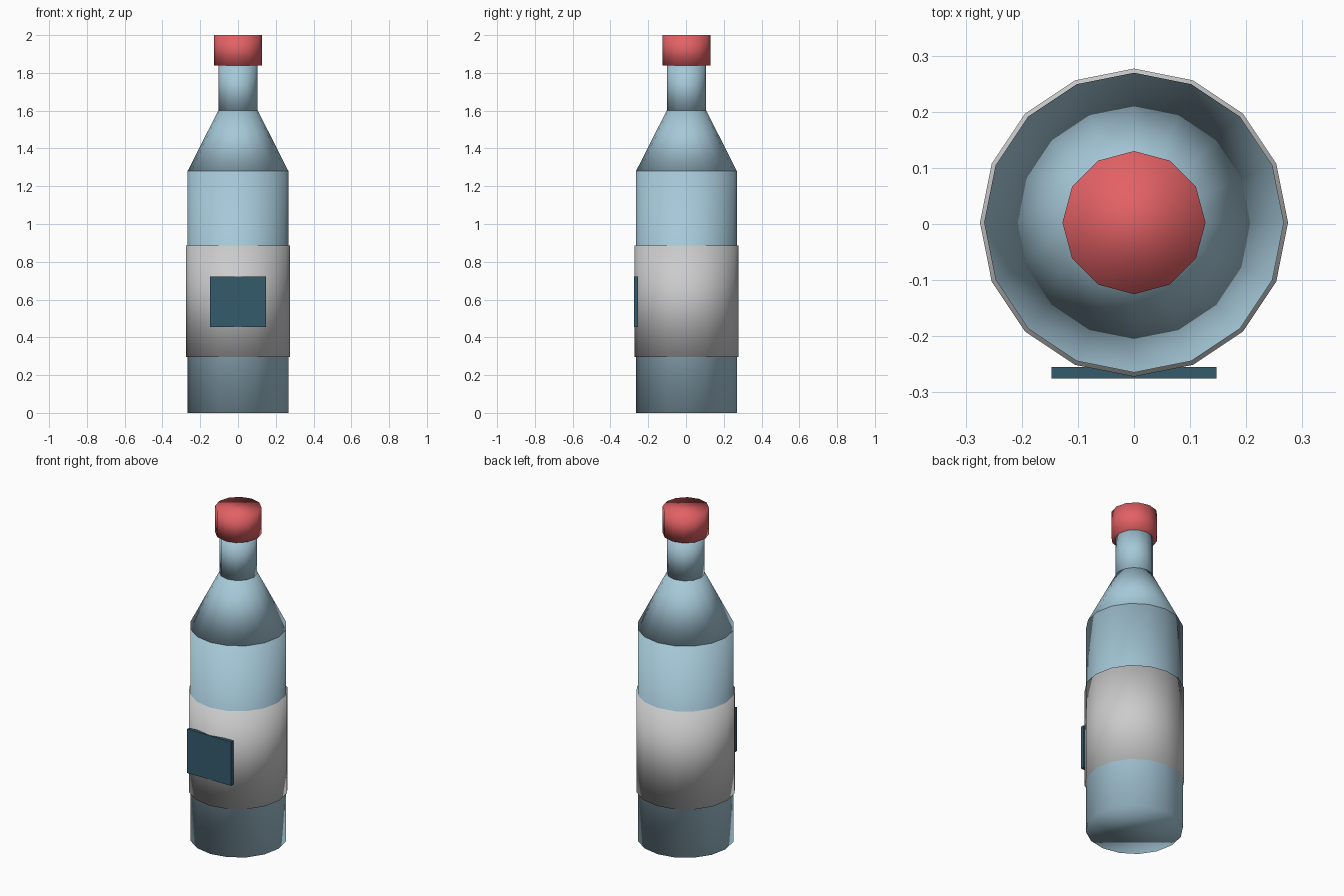
import bpy

if "Cube" in bpy.data.objects:
    bpy.data.objects.remove(bpy.data.objects["Cube"])

CY = 0.0025  # bottle axis, slightly back to balance the front patch


def material(name, rgb):
    mat = bpy.data.materials.new(name)
    mat.diffuse_color = (*rgb, 1)
    mat.use_nodes = True
    mat.node_tree.nodes["Principled BSDF"].inputs["Base Color"].default_value = mat.diffuse_color
    return mat


glass = material("pale_blue", (0.38, 0.58, 0.69))
red = material("red", (0.77, 0.12, 0.13))
teal = material("dark_teal", (0.036, 0.105, 0.15))


def tapered(name, sides, r_bottom, r_top, z0, z1, mat=None):
    bpy.ops.mesh.primitive_cone_add(vertices=sides, radius1=r_bottom, radius2=r_top,
                                    depth=z1 - z0, location=(0, CY, (z0 + z1) / 2))
    obj = bpy.context.object
    obj.name = name
    # fully smooth, including the rims
    bpy.ops.object.shade_smooth()
    if mat:
        obj.data.materials.append(mat)
    return obj


# bottle
tapered("body", 16, 0.267, 0.267, 0, 1.28, glass)
tapered("shoulder", 16, 0.267, 0.105, 1.28, 1.60, glass)
tapered("neck", 12, 0.104, 0.104, 1.60, 1.84, glass)
tapered("cap", 12, 0.1275, 0.1275, 1.84, 2.0, red)

# wrap-around label
tapered("label", 16, 0.2745, 0.2745, 0.295, 0.885)

# flat patch on the front of the label
bpy.ops.mesh.primitive_cube_add(size=1, location=(0, -0.265, 0.588))
patch = bpy.context.object
patch.name = "label_patch"
patch.scale = (0.294, 0.021, 0.266)
bpy.ops.object.transform_apply(location=False, rotation=False, scale=True)
patch.data.materials.append(teal)
